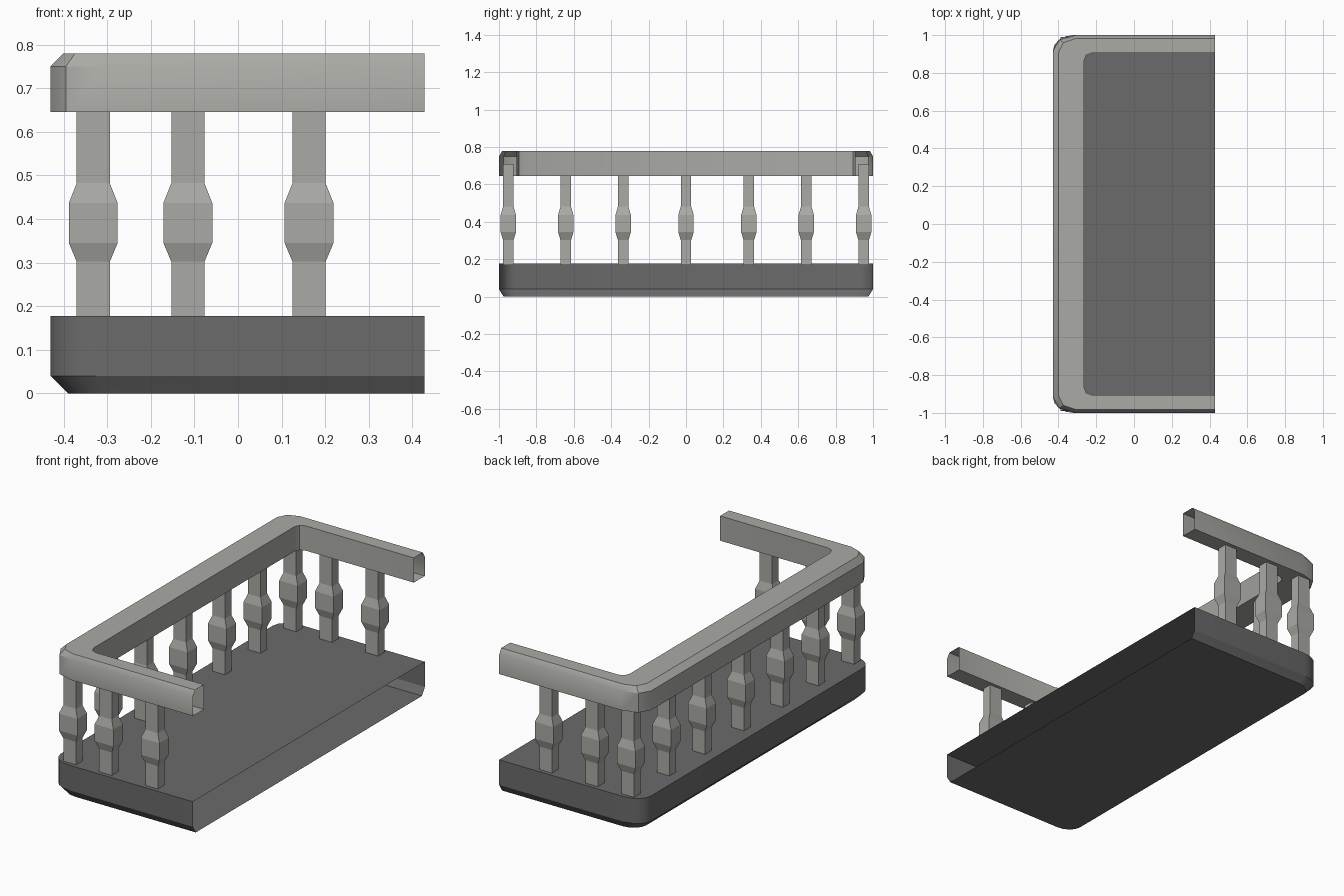
import bpy, bmesh, math

if "Cube" in bpy.data.objects:
    bpy.data.objects.remove(bpy.data.objects["Cube"])

X_END = 0.428  # open wall side


def material(name, rgb):
    m = bpy.data.materials.new(name)
    m.diffuse_color = (*rgb, 1)
    m.use_nodes = True
    m.node_tree.nodes["Principled BSDF"].inputs["Base Color"].default_value = m.diffuse_color
    return m


LIGHT = material("light_stone", (0.40, 0.40, 0.375))
DARK = material("dark_stone", (0.145, 0.145, 0.145))


def finish(bm, name, mat, smooth=False):
    bmesh.ops.recalc_face_normals(bm, faces=bm.faces)
    me = bpy.data.meshes.new(name)
    bm.to_mesh(me)
    bm.free()
    me.materials.append(mat)
    ob = bpy.data.objects.new(name, me)
    bpy.context.collection.objects.link(ob)
    if smooth:
        bpy.ops.object.select_all(action='DESELECT')
        bpy.context.view_layer.objects.active = ob
        ob.select_set(True)
        bpy.ops.object.shade_smooth_by_angle(angle=math.radians(32))
    return ob


def plan(x, y, rx, ry, n):
    """U-shaped outline with two rounded corners, open at the wall side."""
    half = [(X_END, y)]
    for i in range(n + 1):
        a = math.pi / 2 * i / n
        half.append((x + rx * (1 - math.sin(a)), y - ry * (1 - math.cos(a))))
    return half + [(px, -py) for px, py in reversed(half)]


def rings(bm, levels):
    """Skin a stack of (outline, z) rings; returns the vertex rings."""
    loops = [[bm.verts.new((px, py, z)) for px, py in o] for o, z in levels]
    return loops


def skin(bm, a, b):
    for i in range(len(a) - 1):
        bm.faces.new((a[i], a[i + 1], b[i + 1], b[i]))


# balcony floor: hollow slab with chamfered underside, open toward the wall
bm = bmesh.new()
edge = plan(-0.43, 1.0, 0.11, 0.085, 4)
r = rings(bm, [(plan(-0.39, 0.975, 0.09, 0.075, 4), 0), (edge, 0.04), (edge, 0.177)])
skin(bm, r[0], r[1])
skin(bm, r[1], r[2])
bm.faces.new(r[0])
bm.faces.new(r[2])
finish(bm, "balcony_floor", DARK, True)

# handrail: hollow U-shaped rail with chamfered outer top edge, open ends
bm = bmesh.new()
outer = plan(-0.43, 1.0, 0.12, 0.085, 2)
inner = plan(-0.265, 0.905, 0.04, 0.04, 2)
r = rings(bm, [(outer, 0.645), (outer, 0.75),
               (plan(-0.40, 0.982, 0.09, 0.075, 2), 0.78),
               (inner, 0.78), (inner, 0.645)])
for i in range(5):
    skin(bm, r[i], r[(i + 1) % 5])
finish(bm, "handrail", LIGHT, True)


# balusters: square posts with a bulged middle
PROFILE = [(0.170, 0), (0.302, 0), (0.345, 1), (0.437, 1), (0.482, 0), (0.71, 0)]


def baluster(name, x, y):
    bm = bmesh.new()
    prev = None
    for z, wide in PROFILE:
        hx, hy = (0.056, 0.041) if wide else (0.038, 0.028)
        ring = [bm.verts.new((x + sx * hx, y + sy * hy, z))
                for sx, sy in ((-1, -1), (1, -1), (1, 1), (-1, 1))]
        if prev:
            skin(bm, prev + prev[:1], ring + ring[:1])
        else:
            bm.faces.new(ring)
        prev = ring
    bm.faces.new(prev)
    finish(bm, name, LIGHT)


for i, y in enumerate((-0.95, -0.643, -0.336, 0, 0.336, 0.643, 0.95)):
    baluster(f"long_side_baluster_{i + 1}", -0.332, y)
for i, x in enumerate((-0.115, 0.163)):
    for side, y in (("front", -0.95), ("back", 0.95)):
        baluster(f"{side}_baluster_{i + 1}", x, y)
